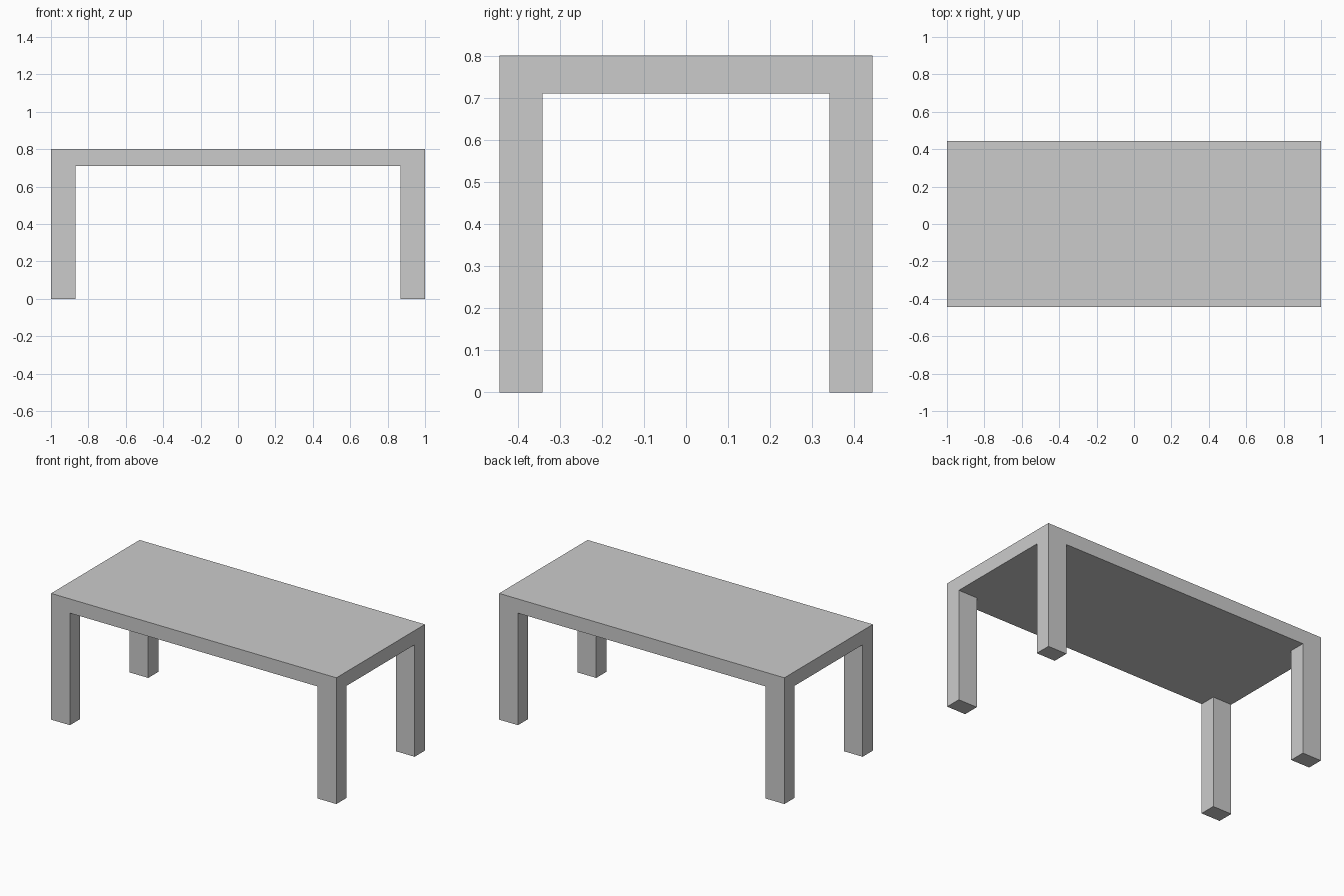
import bpy, bmesh

if "Cube" in bpy.data.objects:
    bpy.data.objects.remove(bpy.data.objects["Cube"])

HALF_X, HALF_Y = 1.0, 0.443        # outer half sizes
INNER_X, INNER_Y = 0.868, 0.341    # inner leg faces
TOP_Z, UNDER_Z = 0.80, 0.71

bm = bmesh.new()

# Underside of the top, split 3 x 3 so each corner cell is a leg section
xs = (-HALF_X, -INNER_X, INNER_X, HALF_X)
ys = (-HALF_Y, -INNER_Y, INNER_Y, HALF_Y)
grid = [[bm.verts.new((x, y, UNDER_Z)) for y in ys] for x in xs]
under = {}
for i in range(3):
    for j in range(3):
        under[i, j] = bm.faces.new((grid[i][j], grid[i][j + 1],
                                    grid[i + 1][j + 1], grid[i + 1][j]))

# Slab: raise a copy of the underside to the table surface
slab = bmesh.ops.extrude_face_region(bm, geom=list(under.values()), use_keep_orig=True)
for v in slab["geom"]:
    if isinstance(v, bmesh.types.BMVert):
        v.co.z = TOP_Z

# Legs: pull the four corner cells down to the floor
corners = [under[i, j] for i in (0, 2) for j in (0, 2)]
legs = bmesh.ops.extrude_discrete_faces(bm, faces=corners)
for face in legs["faces"]:
    for v in face.verts:
        v.co.z = 0.0

# Merge coplanar faces into clean flat panels
bmesh.ops.recalc_face_normals(bm, faces=bm.faces[:])
bmesh.ops.dissolve_limit(bm, angle_limit=0.01, verts=bm.verts[:], edges=bm.edges[:])

mesh = bpy.data.meshes.new("table")
bm.to_mesh(mesh)
bm.free()
bpy.context.collection.objects.link(bpy.data.objects.new("table", mesh))
